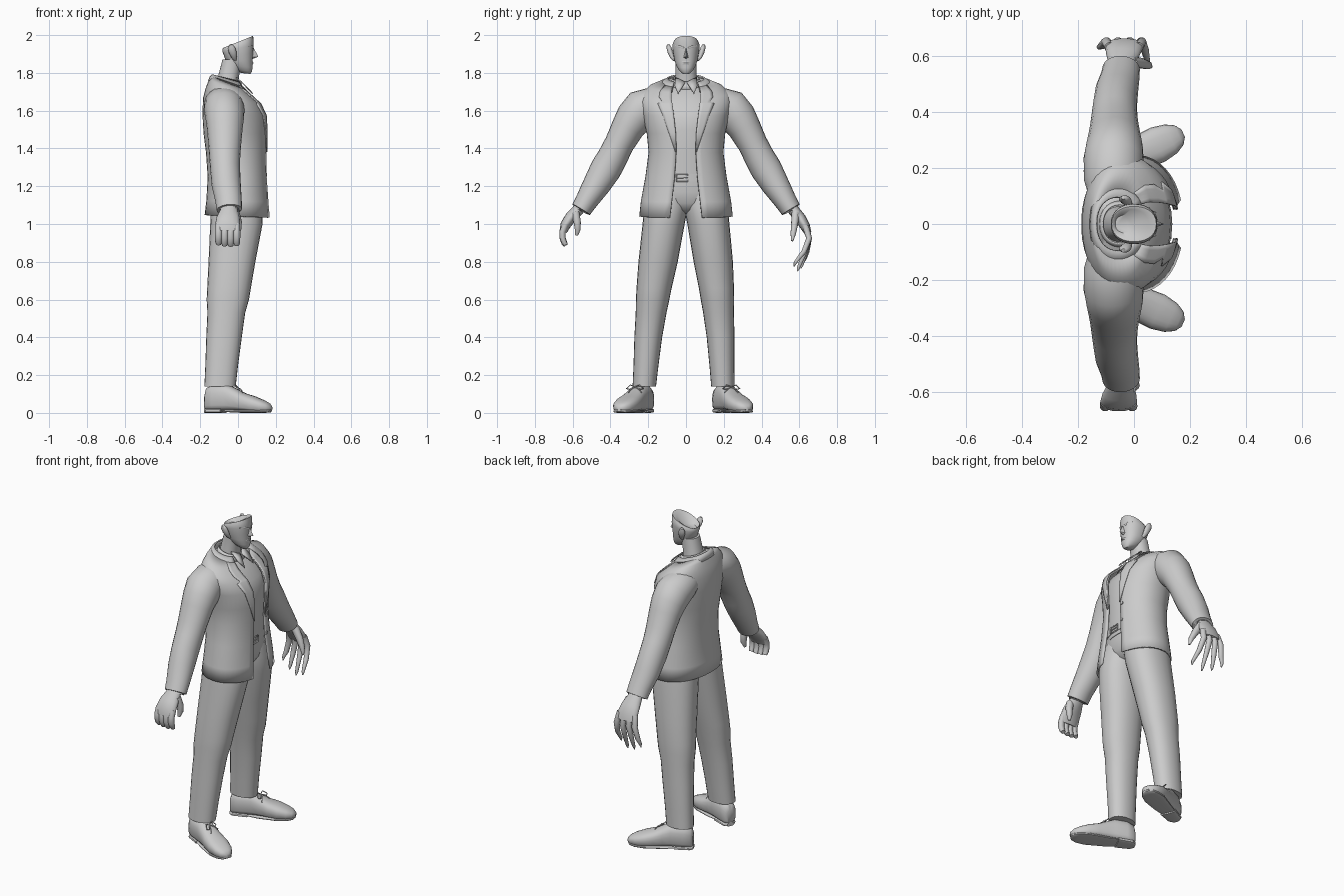
import bpy, bmesh, math
from mathutils import Vector

grey = bpy.data.materials.new("light_grey")
grey.diffuse_color = (0.6, 0.6, 0.6, 1)


def make(name, verts, faces, thick=0.0, angle=50):
    bm = bmesh.new()
    vs = [bm.verts.new(v) for v in verts]
    for f in faces:
        bm.faces.new([vs[i] for i in f])
    bmesh.ops.recalc_face_normals(bm, faces=bm.faces)
    me = bpy.data.meshes.new(name)
    bm.to_mesh(me)
    bm.free()
    me.materials.append(grey)
    ob = bpy.data.objects.new(name, me)
    bpy.context.collection.objects.link(ob)
    if thick:
        m = ob.modifiers.new("thickness", 'SOLIDIFY')
        m.thickness, m.offset = thick, 0
    bpy.ops.object.select_all(action='DESELECT')
    ob.select_set(True)
    bpy.context.view_layer.objects.active = ob
    bpy.ops.object.shade_smooth_by_angle(angle=math.radians(angle))
    return ob


def loft(name, rings, closed=True, cap=True, thick=0.0, angle=50):
    n = len(rings[0])
    faces = []
    for r in range(len(rings) - 1):
        for i in range(n if closed else n - 1):
            j = (i + 1) % n
            faces.append((r*n + i, r*n + j, (r+1)*n + j, (r+1)*n + i))
    if closed and cap:
        faces.append(tuple(range(n)))
        faces.append(tuple(range((len(rings) - 1)*n, len(rings)*n)))
    return make(name, [p for r in rings for p in r], faces, thick, angle)


def spow(v, e):
    return math.copysign(abs(v)**e, v)


def ring(z, cx, rx, ry, tilt=0.0, cy=0.0, n=2.2, seg=28, gap=0.0):
    """Horizontal superellipse; tilt raises the back, gap leaves the front open."""
    a0 = math.asin((gap/ry)**(n/2)) if gap else 0
    pts = []
    for i in range(seg):
        a = a0 + (2*math.pi - 2*a0)*i/((seg - 1) if gap else seg)
        x = rx*spow(math.cos(a), 2/n)
        pts.append((cx + x, cy + ry*spow(math.sin(a), 2/n), z - tilt*x))
    return pts


def tube(name, path, seg=16):
    """Path of (x, y, z, radius along x, radius across)."""
    P = [Vector(p[:3]) for p in path]
    rings = []
    for i, p in enumerate(path):
        t = (P[min(i+1, len(P)-1)] - P[max(i-1, 0)]).normalized()
        u = Vector((1, 0, 0))
        u = (u - t*u.dot(t)).normalized()
        v = t.cross(u)
        rings.append([P[i] + u*p[3]*math.cos(k*math.tau/seg) + v*p[4]*math.sin(k*math.tau/seg)
                      for k in range(seg)])
    return loft(name, rings, angle=60)


def cord(name, pts, r=0.004):
    return tube(name, [(*p, r, r) for p in pts], 6)


# jacket: z, centre x, radius x, radius y, tilt, front half gap
JN = 2.15
JACKET = [(1.04, 0, .172, .243, .04, .085), (1.12, 0, .163, .234, .02, .075),
          (1.25, -.002, .154, .21, 0, .06), (1.38, -.008, .157, .193, 0, .052),
          (1.48, -.013, .165, .203, 0, .056), (1.58, -.018, .166, .226, .05, .066),
          (1.65, -.03, .15, .24, .12, .075), (1.69, -.041, .127, .228, .2, .08),
          (1.725, -.05, .102, .19, .3, .08), (1.75, -.056, .086, .125, .34, .07)]
loft("jacket", [ring(z, c, rx, ry, t, gap=g, n=JN, seg=40) for z, c, rx, ry, t, g in JACKET],
     closed=False, thick=0.01)


def on_jacket(z, y, off=0.007):
    """Point on the jacket front at ring height z and sideways distance y."""
    i = max(k for k in range(len(JACKET) - 1) if JACKET[k][0] <= z)
    a, b = JACKET[i], JACKET[i+1]
    f = (z - a[0])/(b[0] - a[0])
    _, c, rx, ry, t, _ = [p + (q - p)*f for p, q in zip(a, b)]
    x = rx*(1 - min(1, abs(y)/ry)**JN)**(1/JN)
    return (c + x + off, y, z - t*x + off*.3)


# lapels and shirt collar points
for s, side in ((1, "left"), (-1, "right")):
    rows = [(1.38, .05, .056), (1.48, .054, .09), (1.58, .064, .122), (1.65, .072, .15),
            (1.658, .073, .122), (1.69, .077, .142), (1.72, .078, .138), (1.748, .072, .112)]
    loft(side + "_lapel", [[on_jacket(z, s*(a + (b-a)*k/4)) for k in range(5)]
                           for z, a, b in rows], closed=False, thick=0.006)
    make(side + "_shirt_collar", [(.02, s*.004, 1.75), (-.01, s*.055, 1.775), (.038, s*.06, 1.733),
                                  (.078, s*.042, 1.69)], [(0, 1, 2, 3)], thick=.006)

loft("jacket_collar", [ring(1.725, -.052, .103, .16, .3, gap=.075),
                       ring(1.752, -.057, .09, .12, .3, gap=.068),
                       ring(1.768, -.057, .077, .096, .28, gap=.062)], closed=False, thick=.008)
loft("shirt_neckband", [ring(1.73, -.05, .076, .084, .3), ring(1.77, -.05, .062, .07, .25)],
     cap=False, thick=.006)

# shirt and hips
loft("shirt", [ring(1.2, -.005, .133, .185), ring(1.38, -.008, .142, .17),
               ring(1.5, -.013, .15, .18), ring(1.57, -.02, .15, .2, .05),
               ring(1.63, -.031, .139, .205, .12), ring(1.68, -.042, .115, .17, .23),
               ring(1.745, -.052, .072, .08, .32)])
loft("hips", [ring(1.055, -.01, .06, .07), ring(1.075, -.01, .1, .13), ring(1.11, -.008, .122, .18),
              ring(1.17, -.006, .13, .205), ring(1.27, -.006, .132, .19)])
loft("belt", [ring(z, -.005, .135, .193) for z in (1.225, 1.265)])
cord("belt_buckle", [(.131, y, z) for y, z in ((-.05, 1.225), (-.05, 1.262), (.01, 1.262),
                                                (.01, 1.225), (-.05, 1.225))], .004)
cord("buckle_prong", [(.131, -.05, 1.243), (.132, .01, 1.246)], .003)

# jacket buttons
for k, z in enumerate((1.26, 1.37)):
    x, y, z = on_jacket(z, .068, .004)
    loft("button_%d" % k, [[(x + d, y + .01*math.cos(i*math.tau/12), z + .01*math.sin(i*math.tau/12))
                            for i in range(12)] for d in (0, .005)])

# sleeves
ARM = [(-.07, .08, 1.645, .085, .08), (-.075, .16, 1.635, .104, .093), (-.073, .235, 1.605, .107, .108),
       (-.07, .275, 1.56, .102, .1), (-.07, .308, 1.51, .095, .088), (-.07, .353, 1.425, .087, .078),
       (-.07, .388, 1.355, .082, .08), (-.068, .425, 1.29, .079, .083), (-.062, .475, 1.205, .077, .073),
       (-.05, .525, 1.125, .07, .06), (-.046, .555, 1.076, .067, .054),
       (-.046, .558, 1.07, .055, .043), (-.046, .55, 1.085, .045, .032)]
# trouser legs: z, back x, front x, inner y, outer y
LEG = [(1.18, -.135, .115, -.02, .205), (1.1, -.142, .128, -.014, .218), (1.05, -.145, .131, -.003, .225),
       (1.0, -.147, .13, .007, .23), (.8, -.156, .092, .042, .25), (.66, -.163, .068, .072, .258),
       (.6, -.166, .058, .083, .26), (.53, -.162, .038, .097, .26),
       (.4, -.168, .02, .118, .265), (.25, -.173, 0, .135, .267), (.14, -.178, -.012, .146, .27)]
for s, side in ((1, "left"), (-1, "right")):
    tube(side + "_sleeve", [(x, s*y, z, a, b) for x, y, z, a, b in ARM], 24)
    shift = -.015

    def sway(z):
        return shift*max(0, 1 - z/.9)

    loft(side + "_trouser_leg", [ring(z, (b+f)/2, (f-b)/2, (o-i)/2, cy=s*(i+o)/2 + sway(z), seg=24)
                                 for z, b, f, i, o in LEG])

    # shoe sections: distance along, half width, bottom, top
    def section(d, w, lo, hi):
        ux, uy = .914, .406*s
        ox, oy = -.16 + d*ux*1.03, s*.19 + shift + d*uy*1.03
        out = []
        for k in range(20):
            a = k*math.tau/20
            y = w*spow(math.cos(a), .8)
            z = (lo+hi)/2 + (hi-lo)/2*spow(math.sin(a), .45 if a > math.pi else .85)
            out.append((ox - y*uy, oy + y*ux, z))
        return out

    loft(side + "_shoe", [section(*q) for q in (
        (-.012, .022, .02, .10), (0, .04, .012, .135), (.04, .05, .012, .15), (.11, .052, .012, .152),
        (.155, .056, .012, .13), (.205, .063, .01, .105), (.26, .066, .006, .088),
        (.31, .056, .006, .068), (.34, .039, .008, .053), (.357, .015, .016, .036))])
    loft(side + "_heel", [section(*q) for q in ((-.013, .022, 0, .025), (.005, .042, 0, .025),
                                                (.09, .049, 0, .025))], angle=35)
    loft(side + "_sole", [section(*q) for q in (
        (.09, .045, .008, .018), (.15, .053, .001, .018), (.26, .064, 0, .018),
        (.315, .053, 0, .018), (.345, .034, .002, .02), (.355, .012, .008, .02))], angle=35)
    # shoelace bow
    bx, by = -.01, s*.255 + shift
    for m in (1, -1):
        cord(side + "_lace_loop", [(bx, by, .138), (bx - .005, by + m*.025, .148), (bx + .015, by + m*.045, .128),
                                   (bx + .02, by + m*.03, .125), (bx, by, .136)], .003)
        cord(side + "_lace_end", [(bx, by, .138), (bx + .025, by + m*.02, .125), (bx + .035, by + m*.035, .108)], .003)

# left hand: open with spread fingers
tube("left_palm", [(-.047, .545, 1.11, .04, .031), (-.045, .572, 1.07, .046, .03),
                   (-.04, .605, 1.03, .06, .03), (-.035, .632, .985, .068, .026),
                   (-.035, .647, .95, .062, .018)])
for i in range(4):
    x, tx, ty = -.088 + .035*i, -.125 + .058*i, .632 - .018*i
    tz = (.80, .765, .75, .775)[i]
    tube("left_finger_%d" % i, [(x, .632, .99, .018, .018), (x*.7 + tx*.3, .652, .925, .018, .016),
                                (x*.35 + tx*.65, .64 - .005*i, .855, .015, .014), (tx, ty, tz + .02, .009, .009),
                                (tx, ty - .006, tz, .003, .003)], 10)
tube("left_thumb", [(-.01, .58, 1.055, .024, .022), (.025, .575, 1.0, .022, .019),
                    (.05, .568, .95, .016, .015), (.06, .562, .91, .006, .006)], 10)

# right hand: loosely curled, fingers held together
tube("right_palm", [(-.047, -.545, 1.11, .04, .031), (-.048, -.575, 1.07, .047, .031),
                    (-.052, -.61, 1.035, .061, .031), (-.055, -.638, .995, .066, .028),
                    (-.055, -.65, .96, .064, .02)])
for i in range(4):
    x = -.103 + .032*i
    lift = (.008, .002, 0, .004)[i]
    tube("right_finger_%d" % i, [(x, -.637, 1.0, .018, .018), (x, -.653, .96, .019, .017),
                                 (x, -.654, .925 + lift, .019, .016), (x, -.646, .9 + lift, .018, .015),
                                 (x, -.637, .885 + lift, .014, .012)], 10)
tube("right_thumb", [(-.015, -.585, 1.06, .023, .022), (.0, -.576, 1.01, .021, .02),
                     (.0, -.573, .97, .017, .016), (-.005, -.58, .94, .008, .008)], 10)

# neck and head, the crown sunken and sloping back
loft("neck", [ring(1.70, -.06, .062, .07, .2), ring(1.79, -.048, .054, .056, .1), ring(1.87, -.03, .052, .055)])
HEAD = [(1.797, .04, .025, .02, .1), (1.812, .03, .044, .036, .12), (1.835, .016, .061, .05, .12),
        (1.865, .005, .072, .061, .05), (1.90, .002, .078, .067, -.05), (1.93, 0, .083, .072, -.2),
        (1.95, 0, .082, .071, -.32), (1.964, 0, .08, .063, -.4), (1.956, -.012, .064, .052, -.4),
        (1.925, -.032, .035, .032, -.2)]
loft("head", [ring(z, c, rx, ry, t, n=2.2) for z, c, rx, ry, t in HEAD])

# face details
make("nose", [(.083, 0, 1.932), (.108, 0, 1.886), (.07, .015, 1.882), (.07, -.015, 1.882),
              (.073, 0, 1.872), (.07, .007, 1.928), (.07, -.007, 1.928)],
     [(0, 5, 2, 1), (0, 1, 3, 6), (1, 2, 4), (1, 4, 3)], angle=60)
for name, z, w in (("upper_lip", 1.856, .024), ("lower_lip", 1.848, .019)):
    cord(name, [(.068, -w, z - .001), (.075, -w/2, z), (.077, 0, z), (.075, w/2, z), (.068, w, z - .001)], .005)
for s, side in ((1, "left"), (-1, "right")):
    cord(side + "_brow", [(.079, s*.012, 1.93), (.073, s*.032, 1.94), (.05, s*.056, 1.942)], .006)
    # ear
    tube(side + "_ear", [(-.015, s*.06, 1.868, .008, .008), (-.02, s*.073, 1.882, .014, .011),
                         (-.028, s*.083, 1.908, .02, .014), (-.035, s*.09, 1.932, .02, .013),
                         (-.038, s*.095, 1.95, .008, .007)], 12)
